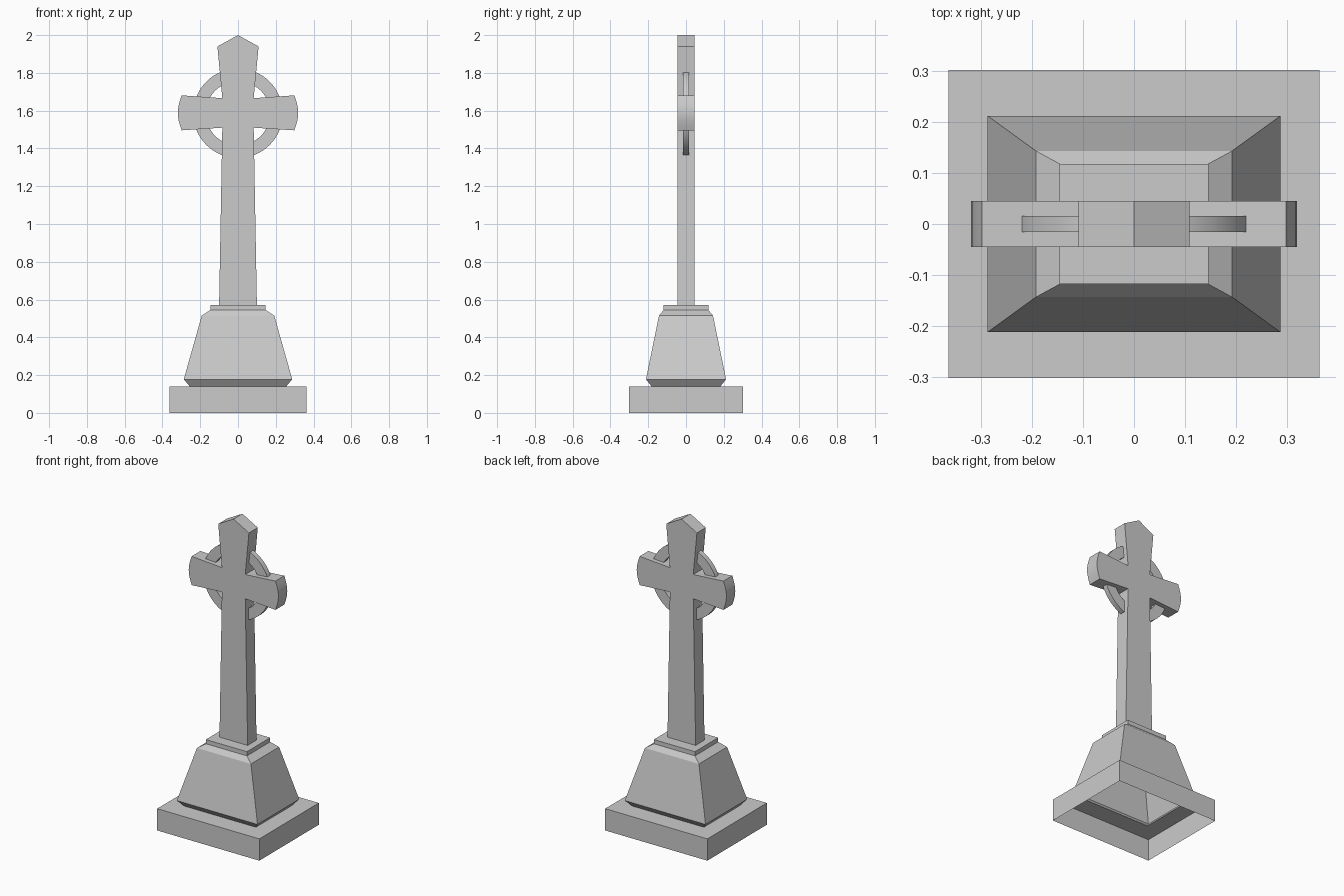
import bpy, bmesh
from math import sin, cos, pi, radians

if "Cube" in bpy.data.objects:
    bpy.data.objects.remove(bpy.data.objects["Cube"])


def finish(name, bm, smooth=False):
    bmesh.ops.recalc_face_normals(bm, faces=bm.faces)
    mesh = bpy.data.meshes.new(name)
    bm.to_mesh(mesh)
    bm.free()
    ob = bpy.data.objects.new(name, mesh)
    bpy.context.collection.objects.link(ob)
    if smooth:
        bpy.ops.object.select_all(action='DESELECT')
        ob.select_set(True)
        bpy.context.view_layer.objects.active = ob
        bpy.ops.object.shade_smooth_by_angle(angle=radians(25))
    return ob


def extrude_profile(name, points, half_depth):
    """Closed x-z outline extruded symmetrically along y."""
    bm = bmesh.new()
    face = bm.faces.new([bm.verts.new((x, -half_depth, z)) for x, z in points])
    out = bmesh.ops.extrude_face_region(bm, geom=[face], use_keep_orig=True)
    moved = [v for v in out['geom'] if isinstance(v, bmesh.types.BMVert)]
    bmesh.ops.translate(bm, verts=moved, vec=(0, 2 * half_depth, 0))
    return finish(name, bm, True)


def loft_rectangles(name, levels):
    """Open-bottomed shell through (half x, half y, z) rectangles, capped on top."""
    bm = bmesh.new()
    rings = [[bm.verts.new((sx * x, sy * y, z))
              for sx, sy in ((-1, -1), (1, -1), (1, 1), (-1, 1))]
             for x, y, z in levels]
    for a, b in zip(rings, rings[1:]):
        for i in range(4):
            j = (i + 1) % 4
            bm.faces.new((a[i], a[j], b[j], b[i]))
    bm.faces.new(rings[-1])
    return finish(name, bm)


# Hollow slab and tapered plinth, one continuous shell
loft_rectangles("base_plinth", [
    (0.363, 0.302, 0.0), (0.363, 0.302, 0.14), (0.255, 0.182, 0.14),
    (0.287, 0.212, 0.178), (0.192, 0.143, 0.515),
    (0.146, 0.118, 0.545), (0.146, 0.118, 0.572)])

# Cross: right half of the outline with a bowed arm end, mirrored to the left
arm_end = [(0.298 + 0.021 * sin(pi * i / 8), 1.496 + 0.185 * i / 8) for i in range(9)]
right = ([(0.1, 0.572), (0.083, 1.51)] + arm_end
         + [(0.083, 1.666), (0.109, 1.94)])
extrude_profile("cross", right + [(0, 2.0)] + [(-x, z) for x, z in reversed(right)], 0.045)

# Four ring segments, ends tucked into the arms and shaft
for q in range(4):
    angles = [radians(90 * q + 19 + 52 * i / 10) for i in range(11)]
    arc = [(0.237 * cos(a), 1.586 + 0.237 * sin(a)) for a in angles]
    arc += [(0.17 * cos(a), 1.586 + 0.17 * sin(a)) for a in reversed(angles)]
    extrude_profile(f"ring_segment_{q + 1}", arc, 0.016)
